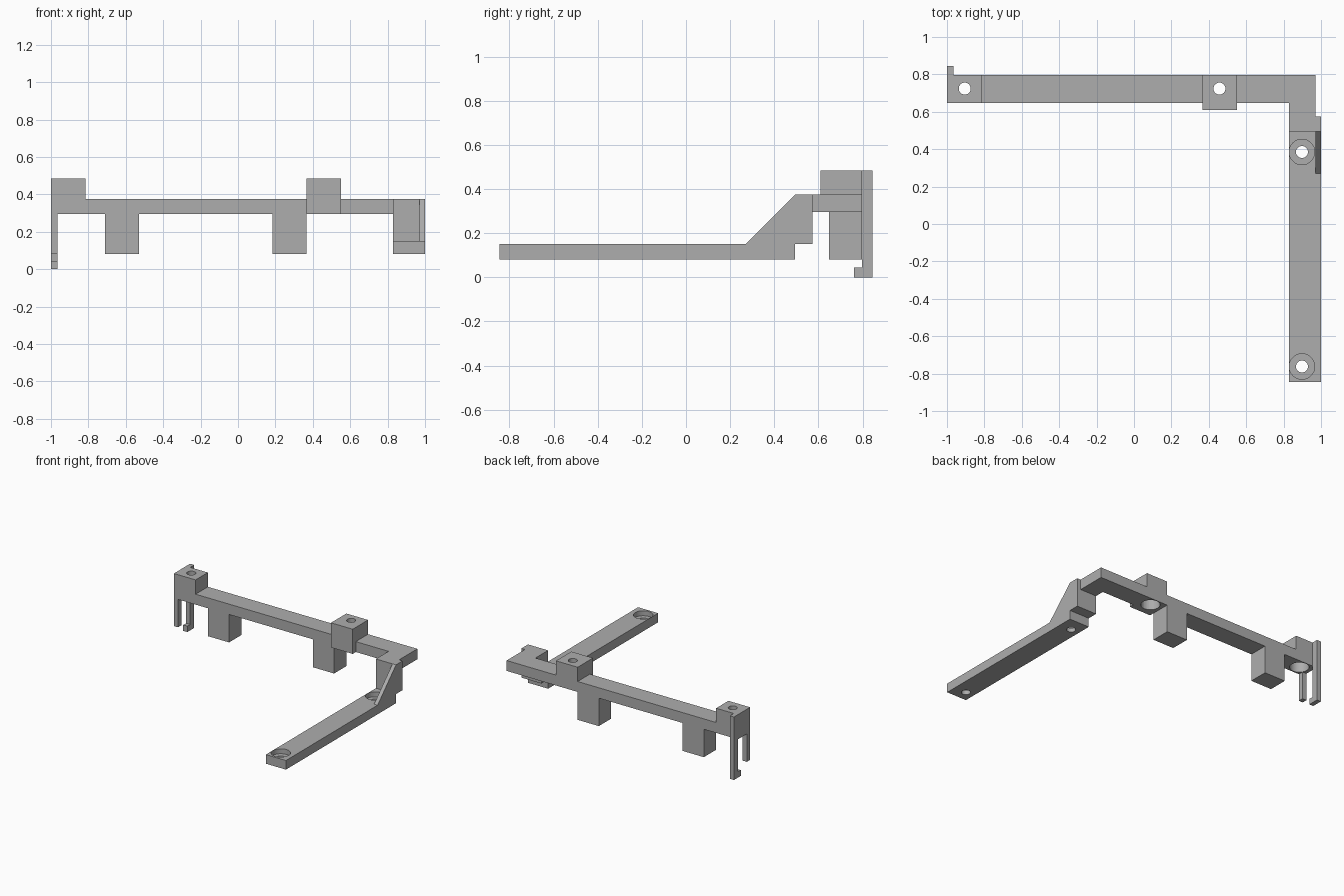
import bpy
import bmesh
import math
from mathutils import Vector

if "Cube" in bpy.data.objects:
    bpy.data.objects.remove(bpy.data.objects["Cube"], do_unlink=True)

grey = bpy.data.materials.new("plain_grey")
grey.use_nodes = True
grey.diffuse_color = (0.42, 0.42, 0.42, 1)
grey.node_tree.nodes["Principled BSDF"].inputs["Base Color"].default_value = grey.diffuse_color


def prism(name, outline, plane, start, end):
    """Extrude an outline drawn in the xz or yz plane along the remaining axis."""
    def place(a, b, depth):
        return Vector((a, depth, b)) if plane == "xz" else Vector((depth, a, b))
    bm = bmesh.new()
    face = bm.faces.new([bm.verts.new(place(a, b, start)) for a, b in outline])
    moved = bmesh.ops.extrude_face_region(bm, geom=[face])["geom"]
    verts = [g for g in moved if isinstance(g, bmesh.types.BMVert)]
    bmesh.ops.translate(bm, verts=verts, vec=place(0, 0, end - start))
    bmesh.ops.recalc_face_normals(bm, faces=bm.faces)
    mesh = bpy.data.meshes.new(name)
    bm.to_mesh(mesh)
    bm.free()
    mesh.materials.append(grey)
    obj = bpy.data.objects.new(name, mesh)
    bpy.context.collection.objects.link(obj)
    return obj


def box(name, x0, x1, y0, y1, z0, z1):
    return prism(name, [(x0, z0), (x1, z0), (x1, z1), (x0, z1)], "xz", y0, y1)


def drill(obj, x, y, radius, z0, z1):
    """Cut a round vertical hole between two heights."""
    bpy.ops.mesh.primitive_cylinder_add(vertices=48, radius=radius, depth=z1 - z0,
                                        location=(x, y, (z0 + z1) / 2))
    cutter = bpy.context.object
    cutter.hide_render = True
    cutter.data.materials.append(grey)
    mod = obj.modifiers.new("hole", "BOOLEAN")
    mod.operation = "DIFFERENCE"
    mod.solver = "EXACT"
    mod.object = cutter
    bpy.ops.object.select_all(action="DESELECT")
    bpy.context.view_layer.objects.active = obj
    obj.select_set(True)
    bpy.ops.object.modifier_apply(modifier=mod.name)
    bpy.data.objects.remove(cutter, do_unlink=True)
    bpy.ops.object.shade_smooth_by_angle(angle=math.radians(30))


BACK, FRONT = 0.797, 0.648        # depth of the rail
LOW, TOP, BOSS = 0.295, 0.375, 0.485
FOOT = 0.08
HOLE, BORE = 0.032, 0.068

# Long rail with two raised bosses and two legs
rail = prism("rail", [
    (-1, LOW), (-0.71, LOW), (-0.71, FOOT), (-0.53, FOOT), (-0.53, LOW),
    (0.185, LOW), (0.185, FOOT), (0.365, FOOT), (0.365, LOW), (0.97, LOW),
    (0.97, TOP), (0.55, TOP), (0.55, BOSS), (0.365, BOSS), (0.365, TOP),
    (-0.815, TOP), (-0.815, BOSS), (-1, BOSS)], "xz", FRONT, BACK)
for x in (-0.905, 0.457):
    drill(rail, x, 0.724, BORE, 0.2, 0.42)
    drill(rail, x, 0.724, HOLE, 0.35, 0.6)
box("boss_front", 0.365, 0.55, 0.61, FRONT, LOW, BOSS)

# Hooked clip and short prong at the end of the rail
prism("hooked_clip", [(0.762, 0), (0.845, 0), (0.845, BOSS), (BACK, BOSS),
                      (BACK, 0.045), (0.762, 0.045)], "yz", -1, -0.965)
box("short_prong", -1, -0.965, FRONT, 0.688, FOOT, LOW)

# Corner: link from the rail, riser and sloped gusset
box("corner_link", 0.829, 0.97, 0.574, FRONT, LOW, TOP)
box("riser", 0.829, 1, 0.494, 0.574, 0.15, TOP)
prism("gusset", [(0.27, 0.15), (0.494, 0.15), (0.494, TOP)], "yz", 0.97, 1)

# Low arm with counterbored screw holes
arm = box("arm", 0.829, 1, -0.845, 0.494, FOOT, 0.15)
for y in (-0.762, 0.385):
    drill(arm, 0.898, y, BORE, 0.112, 0.2)
    drill(arm, 0.898, y, HOLE, 0, 0.13)
